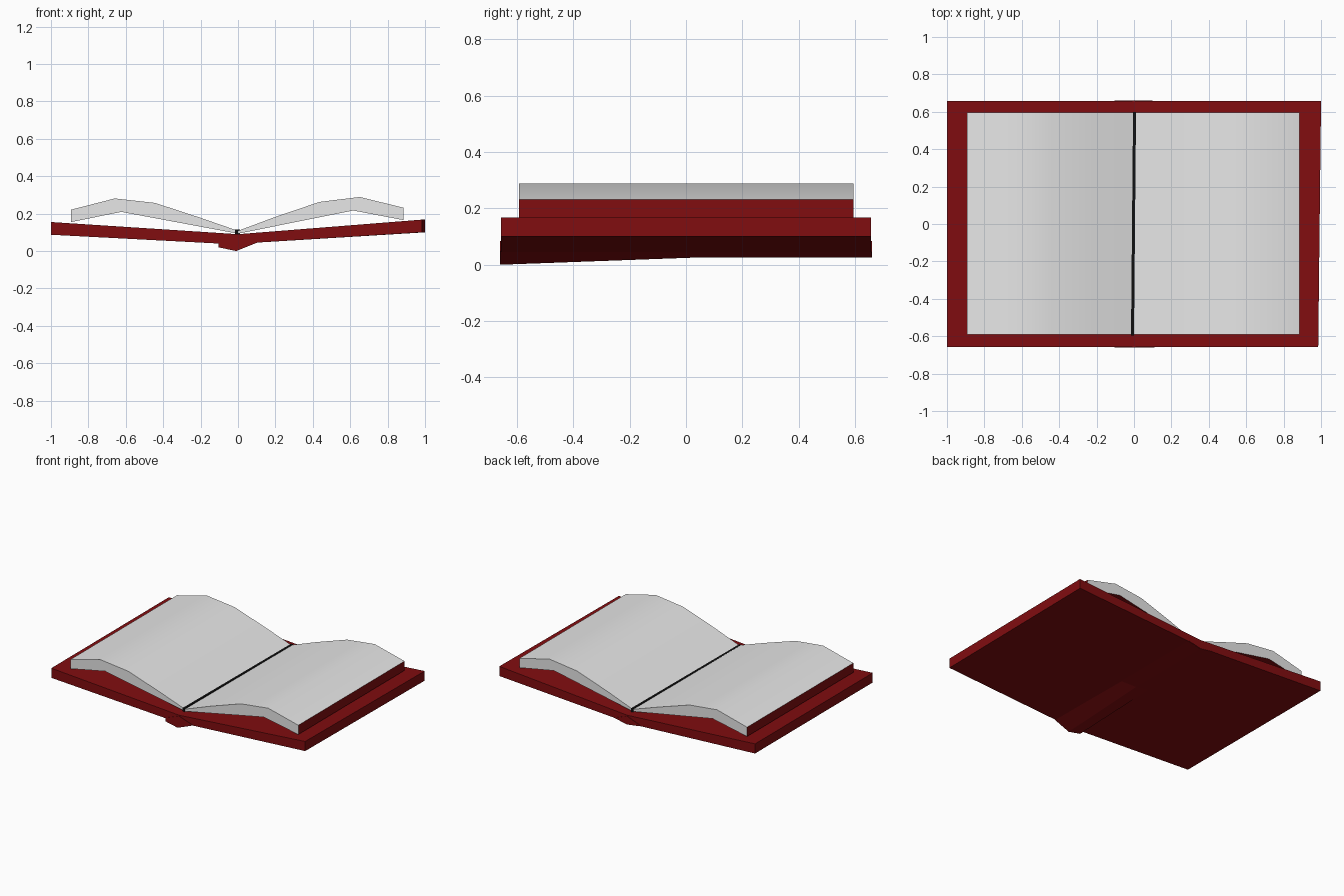
import bpy, bmesh

if "Cube" in bpy.data.objects:
    bpy.data.objects.remove(bpy.data.objects["Cube"])


def material(name, rgb):
    m = bpy.data.materials.new(name)
    m.diffuse_color = (*rgb, 1)
    m.use_nodes = True
    m.node_tree.nodes["Principled BSDF"].inputs["Base Color"].default_value = m.diffuse_color
    return m


RED = material("dark_red", (0.22, 0.004, 0.005))
PAPER = material("paper_white", (0.8, 0.8, 0.8))
BLACK = material("black", (0.005, 0.005, 0.005))


def loft(name, sections, mats, rule=None):
    """Join matching xz profiles placed at successive y into a closed solid."""
    bm = bmesh.new()
    rings = [[bm.verts.new((x, y, z)) for x, z in prof] for y, prof in sections]
    for a, b in zip(rings, rings[1:]):
        for i in range(len(a)):
            j = (i + 1) % len(a)
            bm.faces.new((a[i], a[j], b[j], b[i]))
    bm.faces.new(rings[0])
    bm.faces.new(rings[-1])
    bmesh.ops.recalc_face_normals(bm, faces=bm.faces)
    bm.normal_update()
    if rule:
        for f in bm.faces:
            f.material_index = rule(f)
    me = bpy.data.meshes.new(name)
    bm.to_mesh(me)
    bm.free()
    for m in mats:
        me.materials.append(m)
    ob = bpy.data.objects.new(name, me)
    bpy.context.collection.objects.link(ob)
    return ob


# Cover: two tilted boards meeting in a shallow V (right edge slightly skewed)
def cover_profile(right):
    return [(-1, 0.155), (0, 0.09), (right, 0.168), (right, 0.10),
            (0.1, 0.045), (0, 0.025), (-0.1, 0.04), (-1, 0.087)]


loft("cover", [(-0.657, cover_profile(0.985)), (0.657, cover_profile(1.0))], [RED])

# Spine: wedge under the fold, sinking into the cover towards the back
loft("spine", [(-0.66, [(-0.105, 0.045), (-0.105, 0.02), (-0.01, 0.0), (0.11, 0.048), (0, 0.085)]),
               (0.02, [(-0.105, 0.045), (-0.1, 0.04), (0, 0.025), (0.1, 0.046), (0, 0.085)]),
               (0.66, [(-0.105, 0.045), (-0.1, 0.04), (0, 0.026), (0.1, 0.046), (0, 0.085)])], [RED])


# Page blocks: curved white tops and ends, red outer edge and underside
def page_colour(f):
    return 1 if abs(f.normal.x) > 0.9 or f.normal.z < -0.3 else 0


curve = [(0.0, 0.108), (0.2, 0.18), (0.44, 0.26), (0.655, 0.285), (0.89, 0.226),
         (0.89, 0.160), (0.62, 0.213), (0.0, 0.093)]
for side, name in ((-1, "left_pages"), (1, "right_pages")):
    prof = [(side * x - 0.004 * (x > 0), z + side * 0.006 * x) for x, z in curve]
    ob = loft(name, [(-0.592, prof), (0.595, prof)], [PAPER, RED], page_colour)
    bpy.ops.object.select_all(action='DESELECT')
    ob.select_set(True)
    bpy.context.view_layer.objects.active = ob
    bpy.ops.object.shade_smooth_by_angle(angle=0.52)


# Binding strip along the gutter, set at a slight angle
def strip(x):
    return [(x - 0.008, 0.085), (x + 0.008, 0.085), (x + 0.008, 0.114), (x - 0.008, 0.114)]


loft("gutter_binding", [(-0.595, strip(-0.008)), (0.6, strip(0.003))], [BLACK])
